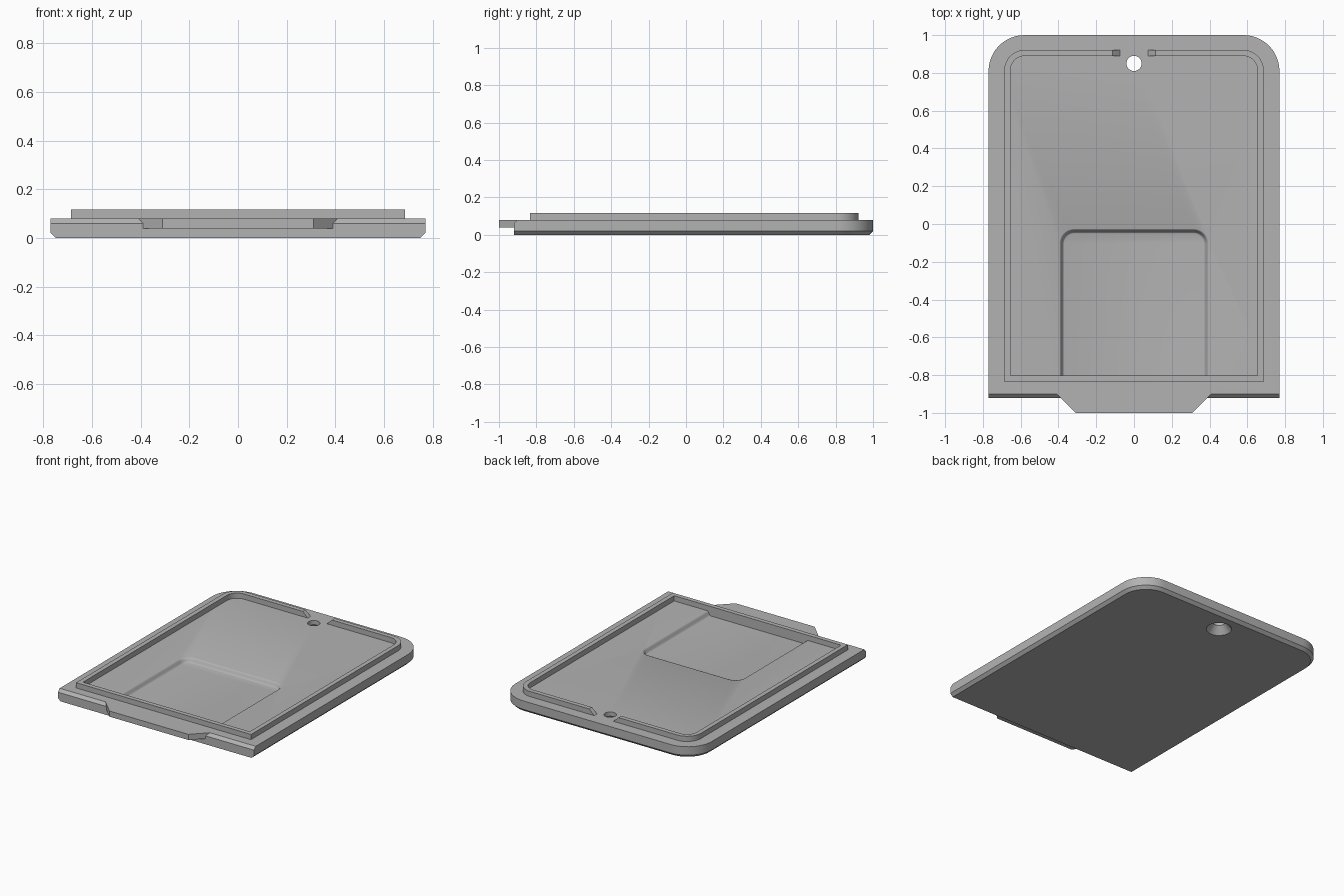
import bpy, bmesh, math

if "Cube" in bpy.data.objects:
    bpy.data.objects.remove(bpy.data.objects["Cube"])

grey = bpy.data.materials.new("plain grey")
grey.use_nodes = True
colour = (0.45, 0.45, 0.45, 1)
grey.diffuse_color = colour
grey.node_tree.nodes["Principled BSDF"].inputs["Base Color"].default_value = colour


def outline(half, front, back, radius, steps=12):
    """Counter-clockwise outline: square front corners, round back corners."""
    pts = [(-half, front), (half, front)]
    for cx, start in ((half - radius, 0), (radius - half, 90)):
        for i in range(steps + 1):
            a = math.radians(start + 90 * i / steps)
            pts.append((cx + radius * math.cos(a), back - radius + radius * math.sin(a)))
    return pts


def circle(radius, cx, cy, steps=48):
    return [(cx + radius * math.cos(math.tau * i / steps),
             cy + radius * math.sin(math.tau * i / steps)) for i in range(steps)]


def make_object(name, bm):
    bmesh.ops.recalc_face_normals(bm, faces=bm.faces)
    mesh = bpy.data.meshes.new(name)
    bm.to_mesh(mesh)
    bm.free()
    mesh.materials.append(grey)
    obj = bpy.data.objects.new(name, mesh)
    bpy.context.collection.objects.link(obj)
    return obj


def loft(name, layers):
    """Solid through matching outlines given as (points, z)."""
    bm = bmesh.new()
    rings = [[bm.verts.new((x, y, z)) for x, y in pts] for pts, z in layers]
    n = len(rings[0])
    for low, high in zip(rings, rings[1:]):
        for i in range(n):
            j = (i + 1) % n
            bm.faces.new((low[i], low[j], high[j], high[i]))
    bm.faces.new(rings[0][::-1])
    bm.faces.new(rings[-1])
    return make_object(name, bm)


def cut(target, cutter):
    mod = target.modifiers.new(cutter.name, 'BOOLEAN')
    mod.operation = 'DIFFERENCE'
    mod.solver = 'EXACT'
    mod.object = cutter
    bpy.context.view_layer.objects.active = target
    bpy.ops.object.modifier_apply(modifier=mod.name)
    bpy.data.objects.remove(cutter)


def smooth(obj):
    bpy.ops.object.select_all(action='DESELECT')
    obj.select_set(True)
    bpy.context.view_layer.objects.active = obj
    bpy.ops.object.shade_smooth_by_angle(angle=math.radians(30))


TOP = 0.08
FLOOR_FRONT = -0.803

# Base plate: bevelled underside on sides and back, bevelled upper front edge
base_plate = loft("base_plate", [
    (outline(0.75, -0.92, 0.98, 0.17), 0),
    (outline(0.77, -0.92, 1.0, 0.19), 0.02),
    (outline(0.77, -0.92, 1.0, 0.19), 0.06),
    (outline(0.77, -0.90, 1.0, 0.19), TOP)])

# Countersunk screw hole
cut(base_plate, loft("hole_cutter", [
    (circle(r, 0, 0.85), z) for r, z in ((0.09, -0.01), (0.04, 0.05), (0.04, 0.1))]))

# Shallow pocket with softly curved walls, square against the front
depth, width = 0.03, 0.025
layers = [(outline(0.395, FLOOR_FRONT, -0.025, 0.08), TOP + 0.02)]
for i in range(9):
    t = i / 8
    drop = depth * (1 - math.cos(math.pi * t)) / 2
    inset = width * t
    layers.append((outline(0.395 - inset, FLOOR_FRONT, -0.025 - inset, 0.08 - inset),
                   TOP - drop))
cut(base_plate, loft("pocket_cutter", layers[::-1]))
smooth(base_plate)

# Raised rim, open at the back with ramped ends
bm = bmesh.new()
sections = []
outer = outline(0.687, -0.835, 0.922, 0.11)
inner = outline(0.655, FLOOR_FRONT, 0.89, 0.078)
# start on the right ramp, run round the loop and finish on the left ramp
half = 2 + 13
order = list(range(half, len(outer))) + list(range(half))
pairs = [(outer[i], inner[i]) for i in order]
for sign, place in ((-1, 0), (1, len(pairs) + 1)):
    pairs.insert(place, ((sign * 0.115, 0.922), (sign * 0.115, 0.89)))
for k, (o, i) in enumerate(pairs):
    end = k in (0, len(pairs) - 1)
    shift = math.copysign(0.04, o[0]) if end else 0
    sections.append([bm.verts.new(v) for v in (
        (o[0] - shift, o[1], TOP), (o[0], o[1], 0.117),
        (i[0], i[1], 0.117), (i[0] - shift, i[1], TOP))])
for a, b in zip(sections, sections[1:]):
    for j in range(4):
        bm.faces.new((a[j], a[(j + 1) % 4], b[(j + 1) % 4], b[j]))
bm.faces.new(sections[0])
bm.faces.new(sections[-1][::-1])
smooth(make_object("raised_rim", bm))

# Tapered tab on the front edge
tab = [(-0.41, -0.90), (-0.31, -1.0), (0.31, -1.0), (0.41, -0.90)]
loft("front_tab", [(tab, 0.04), (tab, TOP)])
